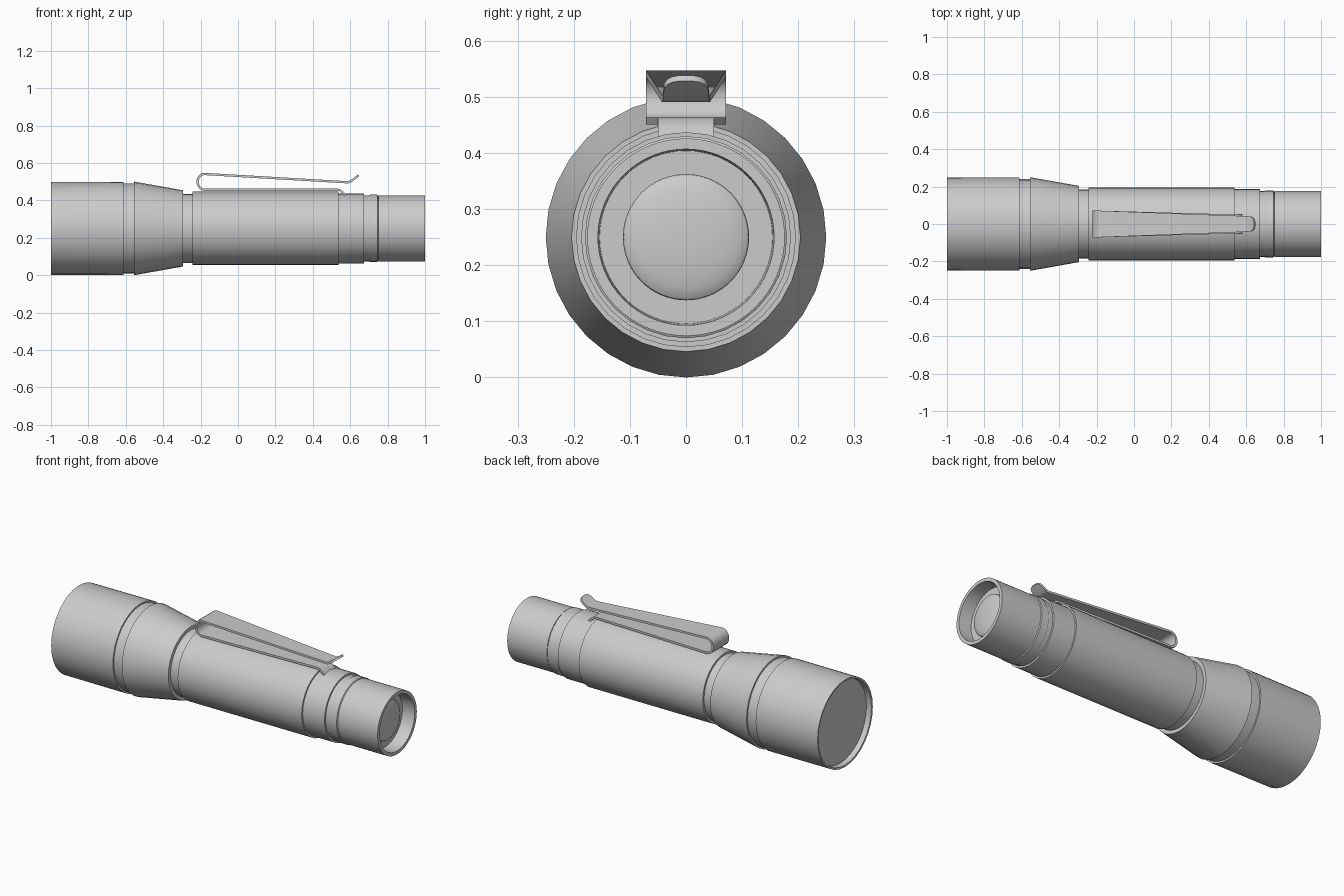
import bpy, bmesh, math

if "Cube" in bpy.data.objects:
    bpy.data.objects.remove(bpy.data.objects["Cube"])

AXIS_Z = 0.25

grey = bpy.data.materials.new("plain_grey")
grey.diffuse_color = (0.6, 0.6, 0.6, 1)
grey.use_nodes = True
grey.node_tree.nodes["Principled BSDF"].inputs["Base Color"].default_value = grey.diffuse_color


def finish(name, bm, angle=30):
    bmesh.ops.recalc_face_normals(bm, faces=bm.faces)
    me = bpy.data.meshes.new(name)
    bm.to_mesh(me)
    bm.free()
    me.materials.append(grey)
    ob = bpy.data.objects.new(name, me)
    bpy.context.collection.objects.link(ob)
    bpy.ops.object.select_all(action='DESELECT')
    ob.select_set(True)
    bpy.context.view_layer.objects.active = ob
    bpy.ops.object.shade_smooth_by_angle(angle=math.radians(angle))
    return ob


def lathe(name, profile, seg=32, bevel=0.004):
    """Turn (x, radius) points around the long axis; ends are on the axis."""
    bm = bmesh.new()
    rings = []
    for x, r in profile:
        if r == 0:
            rings.append([bm.verts.new((x, 0, AXIS_Z))])
        else:
            rings.append([bm.verts.new((x, r * math.sin(2 * math.pi * i / seg),
                                        AXIS_Z + r * math.cos(2 * math.pi * i / seg)))
                          for i in range(seg)])
    for a, b in zip(rings, rings[1:]):
        for i in range(seg):
            j = (i + 1) % seg
            if len(a) == 1:
                bm.faces.new((a[0], b[i], b[j]))
            elif len(b) == 1:
                bm.faces.new((a[i], b[0], a[j]))
            else:
                bm.faces.new((a[i], b[i], b[j], a[j]))
    if bevel:
        sharp = [e for e in bm.edges if e.calc_face_angle(0) > math.radians(40)]
        bmesh.ops.bevel(bm, geom=sharp, offset=bevel, segments=2,
                        affect='EDGES', profile=0.5)
    return finish(name, bm)


# Lamp head with a recessed front
lathe("lamp_head", [(-0.955, 0), (-0.955, 0.232), (-0.998, 0.238), (-1.0, 0.248),
                    (-0.612, 0.249), (-0.612, 0.2), (-0.612, 0)])
lathe("front_lens", [(-0.97, 0), (-0.97, 0.2345), (-0.95, 0.2345), (-0.95, 0)], bevel=0)

# Neck ring, tapered collar and collar groove
lathe("head_neck_ring", [(-0.63, 0), (-0.63, 0.24), (-0.54, 0.24), (-0.54, 0)], bevel=0)
lathe("tapered_collar", [(-0.555, 0), (-0.555, 0.25), (-0.295, 0.204), (-0.295, 0)])
lathe("collar_groove", [(-0.31, 0), (-0.31, 0.184), (-0.23, 0.184), (-0.23, 0)], bevel=0)

# Battery tube with its stepped rear end
lathe("battery_tube", [(-0.242, 0), (-0.242, 0.196), (0.537, 0.196), (0.537, 0)])
lathe("tube_rear_band", [(0.53, 0), (0.53, 0.187), (0.674, 0.187), (0.674, 0)])
lathe("tail_grooves", [(0.66, 0), (0.66, 0.177), (0.7, 0.177), (0.705, 0.18),
                       (0.745, 0.18), (0.75, 0.172), (0.76, 0.172), (0.76, 0)], bevel=0)

# Tail cap with a recess and a domed push button
lathe("tail_cap", [(0.75, 0), (0.75, 0.176), (1.0, 0.176), (1.0, 0.157),
                   (0.925, 0.154), (0.925, 0)], seg=64)
dome = [(0.938 + 0.022 * math.sin(t * math.pi / 16), 0.1125 * math.cos(t * math.pi / 16))
        for t in range(8)]
lathe("push_button", [(0.91, 0), (0.91, 0.1125)] + dome + [(0.96, 0)], seg=64, bevel=0)

# Folded pocket clip: (x, z, half width) along the bent strip
path = [(0.575, 0.425, 0.05), (0.56, 0.442, 0.05), (0.545, 0.454, 0.05),
        (0.53, 0.457, 0.051), (-0.18, 0.457, 0.071)]
for k in range(1, 10):
    a = -math.pi / 2 - math.pi * k / 10
    path.append((-0.18 + 0.036 * math.cos(a), 0.499 + 0.042 * math.sin(a), 0.071))
path += [(-0.18, 0.541, 0.071), (0.575, 0.497, 0.043), (0.592, 0.497, 0.042),
         (0.605, 0.503, 0.041), (0.628, 0.52, 0.039), (0.637, 0.527, 0.033),
         (0.642, 0.531, 0.025), (0.645, 0.533, 0.014)]
bm = bmesh.new()
rows = [[bm.verts.new((x, s * w, z)) for s in (-1, 1)] for x, z, w in path]
for a, b in zip(rows, rows[1:]):
    bm.faces.new((a[0], a[1], b[1], b[0]))
clip = finish("pocket_clip", bm, 35)
mod = clip.modifiers.new("thickness", 'SOLIDIFY')
mod.thickness = 0.012
mod.offset = 0
mod.use_even_offset = True
bpy.ops.object.modifier_apply(modifier=mod.name)
bpy.ops.object.shade_smooth_by_angle(angle=math.radians(35))
